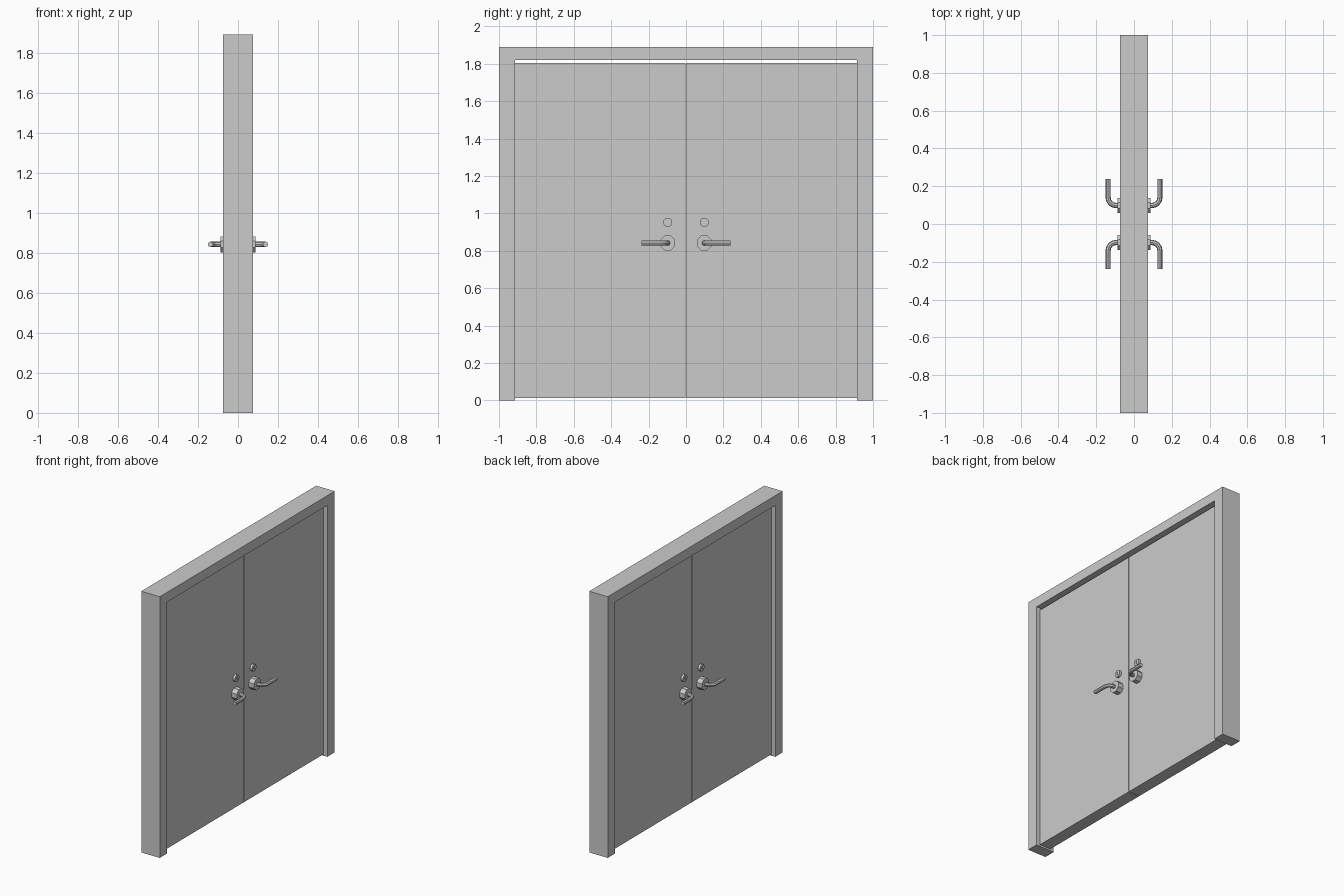
import bpy, bmesh, math
from mathutils import Matrix

if "Cube" in bpy.data.objects:
    bpy.data.objects.remove(bpy.data.objects["Cube"])

HALF_D, FACE = 0.074, 0.045      # frame half depth, door leaf half thickness
Y_H, Z_H, Z_K = 0.098, 0.842, 0.952


def finish(name, bm, axes):
    bmesh.ops.recalc_face_normals(bm, faces=bm.faces)
    me = bpy.data.meshes.new(name)
    bm.to_mesh(me)
    bm.free()
    ob = bpy.data.objects.new(name, me)
    bpy.context.collection.objects.link(ob)
    mirror(ob, axes)
    return ob


def mirror(ob, axes):
    m = ob.modifiers.new("Mirror", 'MIRROR')
    m.use_axis = axes
    m.use_mirror_merge = False


def box(name, lo, hi, axes):
    bm = bmesh.new()
    size = [b - a for a, b in zip(lo, hi)]
    mid = [(a + b) / 2 for a, b in zip(lo, hi)]
    bmesh.ops.create_cube(bm, size=1, matrix=Matrix.Translation(mid) @ Matrix.Diagonal((*size, 1)))
    return finish(name, bm, axes)


def disc(name, x0, x1, y, z, r, n):
    bm = bmesh.new()
    mat = (Matrix.Translation(((x0 + x1) / 2, y, z)) @ Matrix.Rotation(math.pi / 2, 4, 'Y')
           @ Matrix.Rotation(math.pi / n, 4, 'Z'))
    bmesh.ops.create_cone(bm, cap_ends=True, segments=n, radius1=r, radius2=r, depth=x1 - x0, matrix=mat)
    return finish(name, bm, (True, True, False))


# Door frame: one inverted-U profile extruded through its depth
outline = [(-1, 0), (-1, 1.89), (1, 1.89), (1, 0), (0.915, 0), (0.915, 1.819), (-0.915, 1.819), (-0.915, 0)]
bm = bmesh.new()
face = bm.faces.new([bm.verts.new((-HALF_D, y, z)) for y, z in outline])
ext = bmesh.ops.extrude_face_region(bm, geom=[face])
bmesh.ops.translate(bm, vec=(2 * HALF_D, 0, 0),
                    verts=[v for v in ext['geom'] if isinstance(v, bmesh.types.BMVert)])
frame = finish("door_frame", bm, (False, False, False))
frame.modifiers.clear()

# Pair of door leaves
box("door_leaves", (-FACE, 0.002, 0.012), (FACE, 0.914, 1.804), (False, True, False))

# Handle roses
disc("handle_roses", FACE - 0.001, 0.087, Y_H, Z_H, 0.043, 8)

# Lock cylinders with a key slot cut in
lock = disc("lock_cylinders", FACE - 0.001, 0.062, Y_H, Z_K, 0.025, 12)
slot = box("key_slot_cutter", (0.056, Y_H - 0.003, Z_K - 0.012), (0.07, Y_H + 0.003, Z_K + 0.012),
           (False, False, False))
slot.modifiers.clear()
slot.hide_render = True
slot.hide_set(True)
cut = lock.modifiers.new("Slot", 'BOOLEAN')
cut.operation, cut.object = 'DIFFERENCE', slot
lock.modifiers.move(1, 0)

# Lever handles: tube that leaves the rose, bends and runs towards the hinge side
r = 0.042
path = [(0.08, Y_H)]
path += [(0.137 - r + r * math.sin(a), Y_H + r - r * math.cos(a))
         for a in (i * math.pi / 8 for i in range(5))]
path += [(0.137, 0.237)]
cu = bpy.data.curves.new("lever_handles", 'CURVE')
cu.dimensions = '3D'
cu.bevel_depth, cu.bevel_resolution, cu.use_fill_caps = 0.0138, 2, True
sp = cu.splines.new('POLY')
sp.points.add(len(path) - 1)
for p, (x, y) in zip(sp.points, path):
    p.co = (x, y, Z_H, 1)
lever = bpy.data.objects.new("lever_handles", cu)
bpy.context.collection.objects.link(lever)
bpy.context.view_layer.objects.active = lever
lever.select_set(True)
bpy.ops.object.convert(target='MESH')
lever = bpy.context.view_layer.objects.active
bpy.ops.object.shade_smooth_by_angle(angle=math.radians(30))
mirror(lever, (True, True, False))
